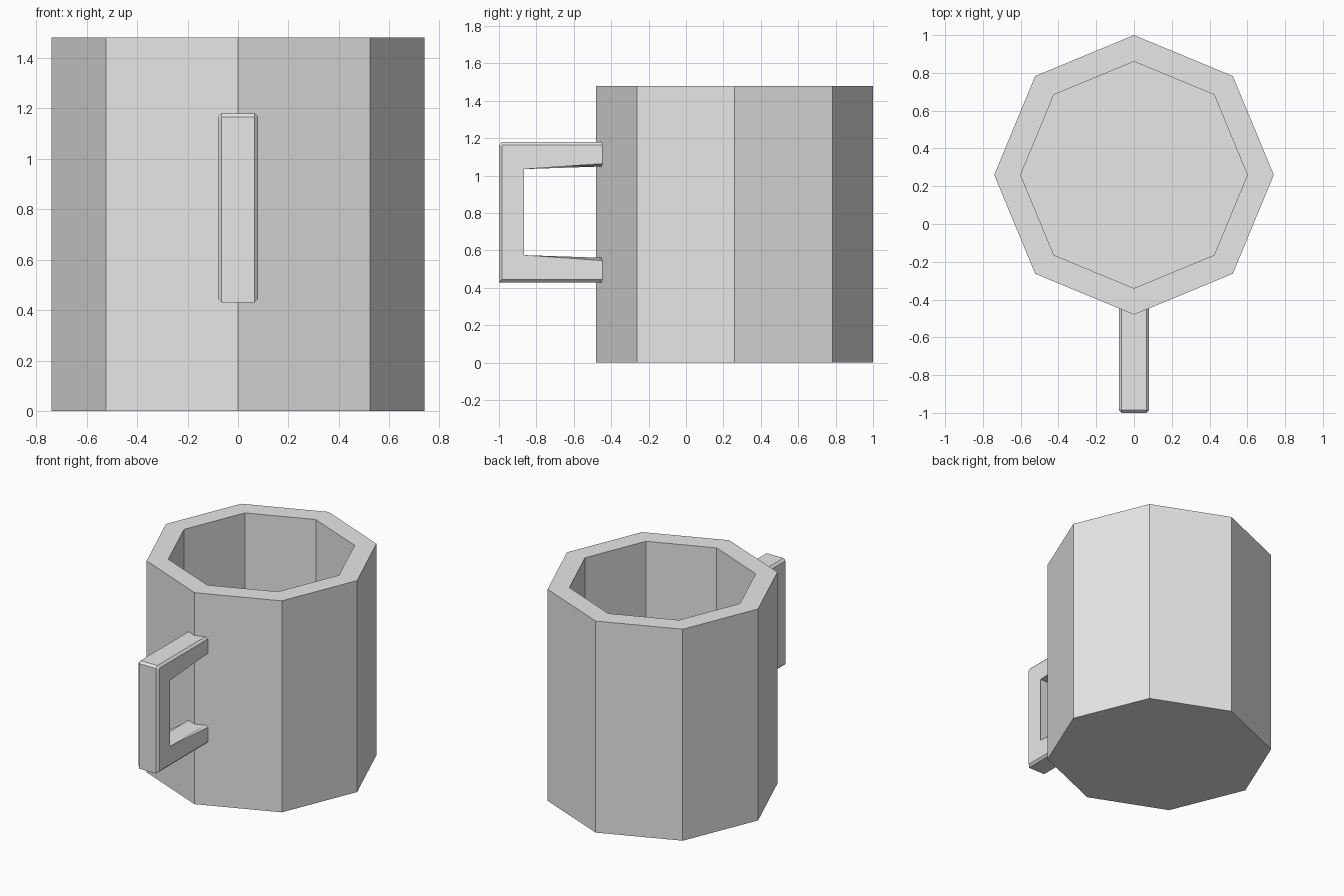
import bpy
import bmesh
from math import cos, sin, pi

cube = bpy.data.objects.get("Cube")
if cube:
    bpy.data.objects.remove(cube)

SIDES = 8
CENTRE_Y = 0.26
HEIGHT = 1.48

grey = bpy.data.materials.new("light_grey")
grey.use_nodes = True
grey.diffuse_color = (0.8, 0.8, 0.8, 1)
grey.node_tree.nodes["Principled BSDF"].inputs["Base Color"].default_value = (0.8, 0.8, 0.8, 1)


def add_object(name, bm):
    bmesh.ops.recalc_face_normals(bm, faces=bm.faces)
    mesh = bpy.data.meshes.new(name)
    bm.to_mesh(mesh)
    bm.free()
    mesh.materials.append(grey)
    obj = bpy.data.objects.new(name, mesh)
    bpy.context.collection.objects.link(obj)
    return obj


def bridge(bm, a, b):
    for i in range(len(a)):
        j = (i + 1) % len(a)
        bm.faces.new((a[i], a[j], b[j], b[i]))


# Eight-sided cup: outer wall, flat rim, inner wall and floor
bm = bmesh.new()
rings = []
for radius, z in ((0.74, 0), (0.74, HEIGHT), (0.6, HEIGHT), (0.6, 0.14)):
    angles = [2 * pi * i / SIDES for i in range(SIDES)]
    rings.append([bm.verts.new((radius * cos(a), CENTRE_Y + radius * sin(a), z)) for a in angles])
for lower, upper in zip(rings, rings[1:]):
    bridge(bm, lower, upper)
bm.faces.new(rings[0])
bm.faces.new(rings[-1])
add_object("cup_body", bm)

# Square C-shaped handle, with its ends buried in the cup wall
profile = [(-0.42, 1.18), (-0.985, 1.18), (-1, 1.165), (-1, 0.43), (-0.42, 0.43),
           (-0.42, 0.56), (-0.88, 0.56), (-0.88, 1.05), (-0.42, 1.05)]
bm = bmesh.new()
left, right = [[bm.verts.new((x, y, z)) for y, z in profile] for x in (0.08, -0.08)]
bridge(bm, left, right)
caps = [bm.faces.new(left), bm.faces.new(right)]
# Narrow chamfer around both side outlines
rim = list({e for f in caps for e in f.edges})
bmesh.ops.bevel(bm, geom=rim, offset=0.015, segments=1, affect='EDGES', profile=0.5)
add_object("handle", bm)
